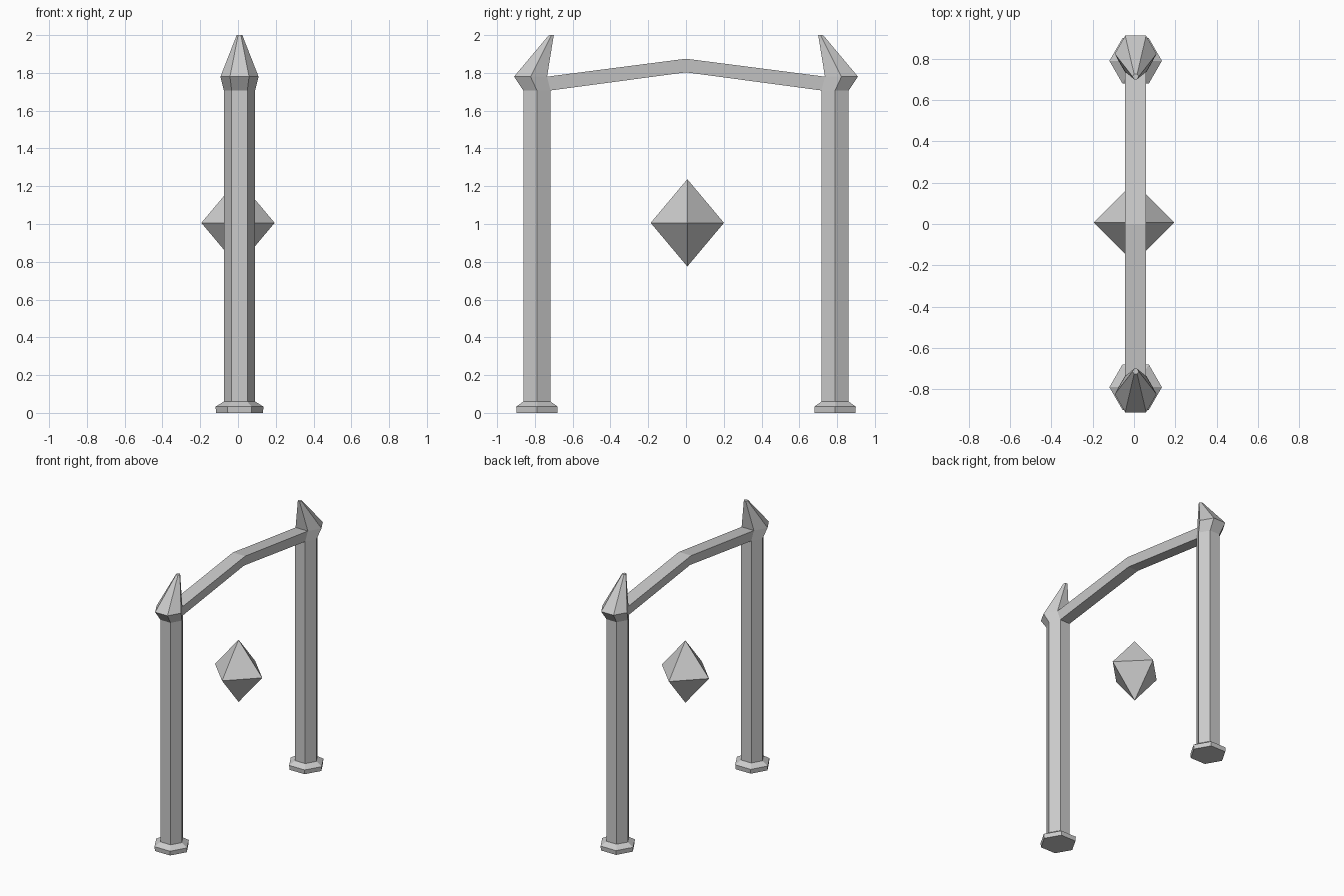
import bpy, bmesh, math

if "Cube" in bpy.data.objects:
    bpy.data.objects.remove(bpy.data.objects["Cube"])

CX = 0.008  # the gate frame sits slightly off the crystal's axis


def make_object(name, bm):
    bmesh.ops.recalc_face_normals(bm, faces=bm.faces)
    mesh = bpy.data.meshes.new(name)
    bm.to_mesh(mesh)
    bm.free()
    ob = bpy.data.objects.new(name, mesh)
    bpy.context.collection.objects.link(ob)
    return ob


def hex_ring(r, y, z, side):
    # corner order mirrors with the side, so segment 1 always faces the gate's middle
    return [(CX + r * math.cos(math.radians(60 * k)),
             side * (y - r * math.sin(math.radians(60 * k))), z) for k in range(6)]


# (radius, distance from middle, height): foot, shaft, flared collar, leaning spike
POST = [(0.124, 0.789, 0), (0.127, 0.789, 0.033), (0.083, 0.789, 0.06),
        (0.083, 0.789, 1.707), (0.101, 0.823, 1.78), (0.015, 0.713, 2.0)]
COLLAR = 3


def build_post(name, side):
    bm = bmesh.new()
    rings = [[bm.verts.new(p) for p in hex_ring(*s, side)] for s in POST]
    for i, (a, b) in enumerate(zip(rings, rings[1:])):
        for k in range(6):
            if i == COLLAR and k == 1:
                continue  # the beam grows out of this face
            n = (k + 1) % 6
            bm.faces.new((a[k], a[n], b[n], b[k]))
    bm.faces.new(rings[0])
    bm.faces.new(rings[-1])
    return make_object(name, bm)


build_post("near_post", -1)
build_post("far_post", 1)

# bent beam, lofted from collar face to collar face
bm = bmesh.new()
low, high = POST[COLLAR], POST[COLLAR + 1]
sections = []
for side in (-1, 0, 1):
    if side:
        y0, z0 = side * (low[1] - low[0] * math.sqrt(0.75)), low[2]
        y1, z1 = side * (high[1] - high[0] * math.sqrt(0.75)), high[2]
    else:
        y0, z0, y1, z1 = 0, 1.803, 0, 1.875
    w0, w1 = low[0] / 2, high[0] / 2
    sections.append([bm.verts.new(p) for p in (
        (CX - w0, y0, z0), (CX + w0, y0, z0), (CX + w1, y1, z1), (CX - w1, y1, z1))])
for a, b in zip(sections, sections[1:]):
    for k in range(4):
        n = (k + 1) % 4
        bm.faces.new((a[k], a[n], b[n], b[k]))
make_object("beam", bm)

# floating eight-sided crystal
bm = bmesh.new()
waist = [bm.verts.new((0.194 * math.cos(k * math.pi / 2),
                       0.007 + 0.194 * math.sin(k * math.pi / 2), 1.006)) for k in range(4)]
for z in (0.775, 1.237):
    tip = bm.verts.new((0, 0.007, z))
    for k in range(4):
        bm.faces.new((waist[k], waist[(k + 1) % 4], tip))
make_object("crystal", bm)
